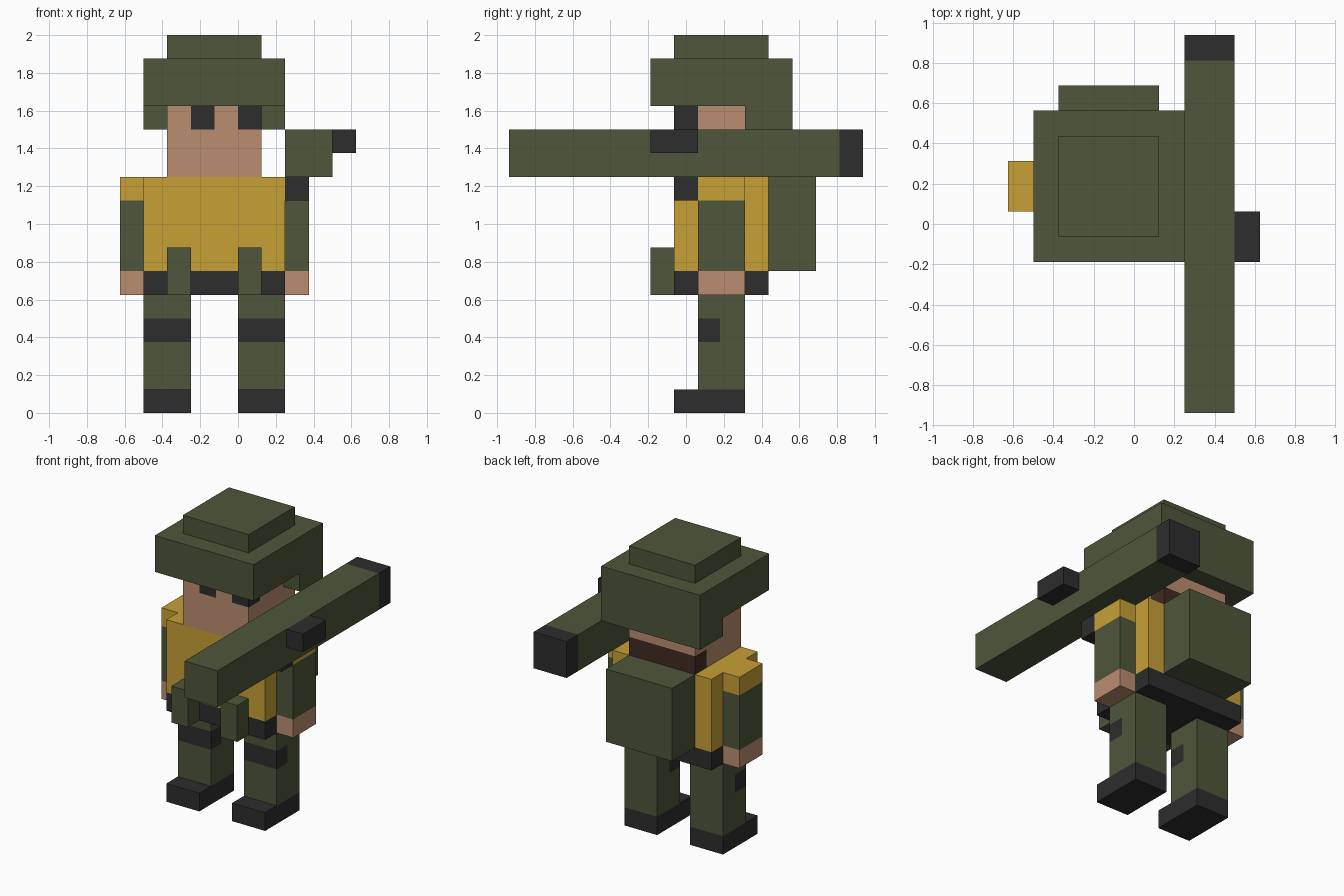
import bpy, bmesh
from mathutils import Vector

if "Cube" in bpy.data.objects:
    bpy.data.objects.remove(bpy.data.objects["Cube"])

U = 0.125          # one block
Y0 = -0.0625       # front of the body


def material(name, rgb):
    def lin(c):
        c /= 255
        return c / 12.92 if c <= 0.04045 else ((c + 0.055) / 1.055) ** 2.4
    m = bpy.data.materials.new(name)
    m.diffuse_color = (*[lin(c) for c in rgb], 1)
    m.use_nodes = True
    m.node_tree.nodes["Principled BSDF"].inputs["Base Color"].default_value = m.diffuse_color
    return m


OLIVE, YELLOW, SKIN, DARK, BROWN = range(5)
MATS = [material("olive", (78, 86, 58)), material("mustard", (200, 160, 54)),
        material("skin", (187, 141, 112)), material("charcoal", (45, 45, 46)),
        material("dark_brown", (64, 43, 35))]


def block(name, lo, hi, paint, cuts=()):
    """Box from lo to hi, sliced at (axis, value) cuts. paint is a colour or
    a rule that gets a point just inside each face."""
    bm = bmesh.new()
    bmesh.ops.create_cube(bm, size=1)
    lo, hi = Vector(lo), Vector(hi)
    for v in bm.verts:
        v.co = [(lo[i] + hi[i]) / 2 + v.co[i] * (hi[i] - lo[i]) for i in range(3)]
    for axis, value in cuts:
        co, no = Vector(), Vector()
        co[axis], no[axis] = value, 1
        bmesh.ops.bisect_plane(bm, geom=bm.verts[:] + bm.edges[:] + bm.faces[:],
                               plane_co=co, plane_no=no)
    bm.normal_update()
    for f in bm.faces:
        p = f.calc_center_median() - f.normal * 0.02
        f.material_index = paint(*p) if callable(paint) else paint
    me = bpy.data.meshes.new(name)
    bm.to_mesh(me)
    bm.free()
    for m in MATS:
        me.materials.append(m)
    ob = bpy.data.objects.new(name, me)
    bpy.context.collection.objects.link(ob)
    return ob


# Hat: brim, crown and rear neck flap
block("hat_brim", (-0.5, Y0 - U, 1.625), (0.25, 0.5625, 1.875), OLIVE)
block("hat_crown", (-0.375, Y0, 1.875), (0.125, 0.4375, 2.0), OLIVE)
block("hat_flap", (-0.5, 0.3125, 1.5), (0.25, 0.5625, 1.625), OLIVE)


# Head with painted eyes and a strip of hair at the nape
def head_paint(x, y, z):
    if z > 1.5 and y < Y0 + U and (-0.25 < x < -0.125 or x > 0):
        return DARK
    if z < 1.375 and y > 0.3125:
        return BROWN
    return SKIN


block("head", (-0.375, Y0, 1.25), (0.125, 0.4375, 1.625), head_paint,
      [(2, 1.375), (2, 1.5), (0, -0.25), (0, -0.125), (0, 0),
       (1, Y0 + U), (1, 0.3125)])

# Torso, belt and backpack
block("torso", (-0.5, Y0, 0.75), (0.25, 0.4375, 1.25), YELLOW)
block("belt", (-0.5, Y0, 0.625), (0.25, 0.4375, 0.75), DARK)
block("backpack", (-0.375, 0.4375, 0.75), (0.125, 0.6875, 1.25), OLIVE)


# Arms: short sleeve, olive forearm, bare hand
def arm_paint(x, y, z):
    return YELLOW if z > 1.125 else OLIVE if z > 0.75 else SKIN


# Legs: boot-coloured foot, knee pad wrapping the front half
def leg_paint(x, y, z):
    return DARK if 0.375 < z < 0.5 and y < 0.18 else OLIVE


for side, arm_x, leg_x, pouch_x in (("left", 0.25, 0.0, 0.0),
                                    ("right", -0.625, -0.5, -0.375)):
    block(side + "_arm", (arm_x, 0.0625, 0.625), (arm_x + U, 0.3125, 1.25),
          arm_paint, [(2, 0.75), (2, 1.125)])
    block(side + "_leg", (leg_x, 0.0625, U), (leg_x + 0.25, 0.3125, 0.625),
          leg_paint, [(2, 0.375), (2, 0.5), (1, 0.18)])
    block(side + "_boot", (leg_x, Y0, 0), (leg_x + 0.25, 0.3125, U), DARK)
    block(side + "_pouch", (pouch_x, Y0 - U, 0.625), (pouch_x + U, Y0, 0.875), OLIVE)

# Shoulder tube with dark rear end, sight and grip
block("tube", (0.25, -0.9375, 1.25), (0.5, 0.9375, 1.5),
      lambda x, y, z: DARK if y > 0.8125 else OLIVE, [(1, 0.8125)])
block("tube_sight", (0.5, Y0 - U, 1.375), (0.625, Y0 + U, 1.5), DARK)
block("tube_grip", (0.25, Y0, 1.125), (0.375, Y0 + U, 1.25), DARK)
